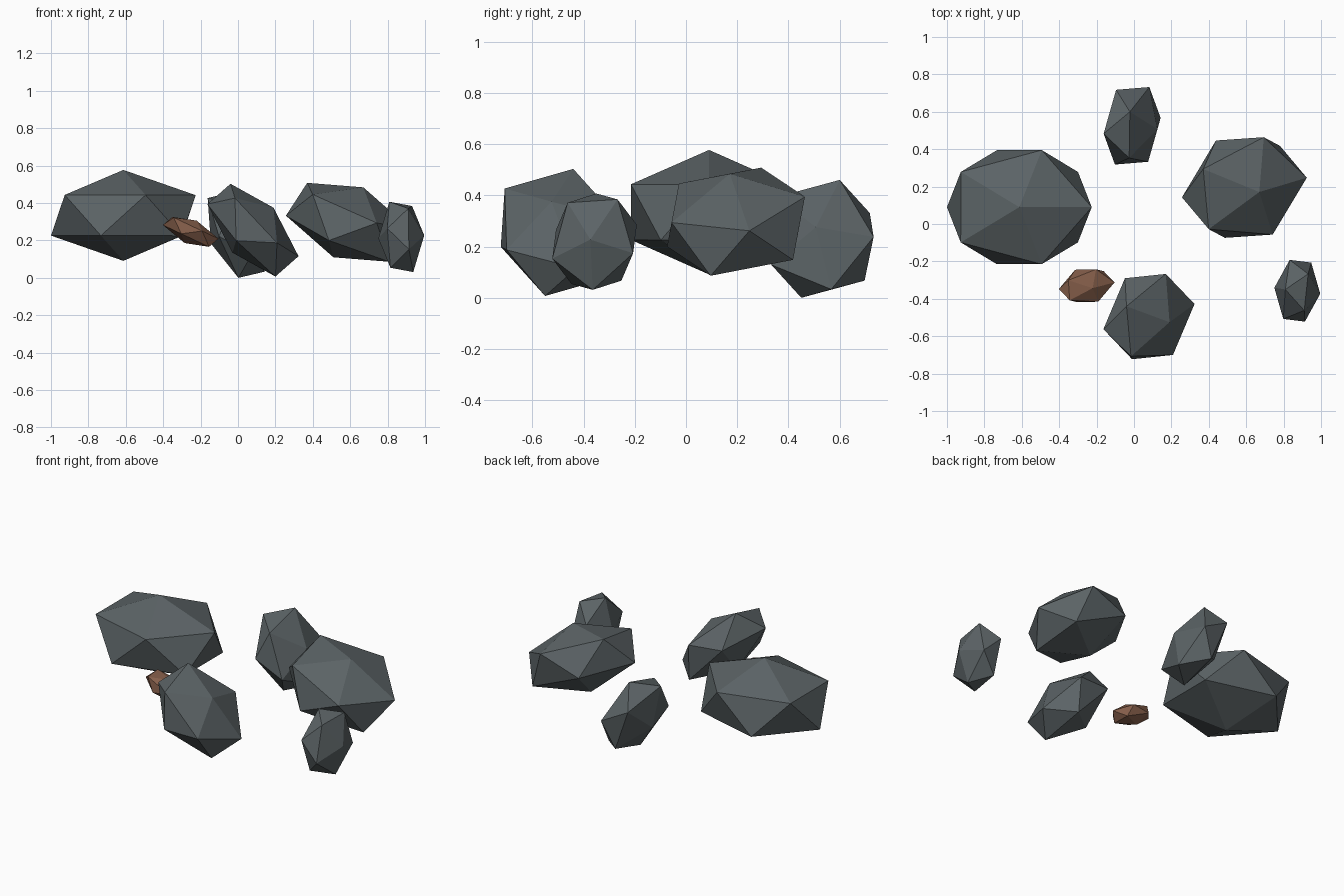
import bpy
import bmesh
from mathutils import Matrix, Vector

cube = bpy.data.objects.get("Cube")
if cube:
    bpy.data.objects.remove(cube, do_unlink=True)


def make_material(name, colour):
    mat = bpy.data.materials.new(name)
    mat.use_nodes = True
    mat.diffuse_color = (*colour, 1)
    mat.node_tree.nodes["Principled BSDF"].inputs["Base Color"].default_value = (*colour, 1)
    return mat


def columns(vectors):
    return Matrix([Vector(v) for v in vectors]).transposed()


def make_rock(name, centre, corners, mat):
    """Stretch and tilt a 20-sided ball so that one face gets the given corner offsets."""
    bm = bmesh.new()
    bmesh.ops.create_icosphere(bm, subdivisions=1, radius=1)
    bm.faces.ensure_lookup_table()
    face = columns([v.co for v in bm.faces[0].verts])
    shape = columns(corners) @ face.inverted()
    for v in bm.verts:
        v.co = shape @ v.co
    bmesh.ops.recalc_face_normals(bm, faces=bm.faces)
    mesh = bpy.data.meshes.new(name)
    bm.to_mesh(mesh)
    bm.free()
    mesh.materials.append(mat)
    obj = bpy.data.objects.new(name, mesh)
    obj.location = centre
    bpy.context.collection.objects.link(obj)


slate = make_material("slate grey", (0.105, 0.125, 0.132))
rust = make_material("rusty brown", (0.24, 0.115, 0.07))

# Large rock, level
make_rock("large_rock", (-0.613, 0.09, 0.334),
          [(0, 0, 0.243), (0.387, 0, 0.108), (0.12, 0.305, 0.108)], slate)
# Tilted rocks around the middle
make_rock("left_rock", (0.59, 0.195, 0.297),
          [(-0.22, 0.099, 0.211), (0.08, -0.024, 0.187), (0.104, 0.269, 0.097)], slate)
make_rock("front_rock", (0.08, -0.495, 0.255),
          [(-0.12, 0.055, 0.248), (0.11, -0.03, 0.12), (0.09, 0.228, 0.056)], slate)
make_rock("back_rock", (-0.01, 0.525, 0.23),
          [(-0.012, 0.075, 0.23), (-0.016, -0.172, 0.163), (0.135, -0.018, 0.046)], slate)
make_rock("small_rock", (0.873, -0.357, 0.219),
          [(-0.064, 0.007, 0.188), (0.058, 0.09, 0.165), (0.037, -0.105, 0.152)], slate)
# Little rust-coloured pebble
make_rock("rusty_pebble", (-0.253, -0.33, 0.246),
          [(-0.098, 0.029, 0.08), (0.032, -0.013, 0.06), (0.05, 0.088, 0.01)], rust)
